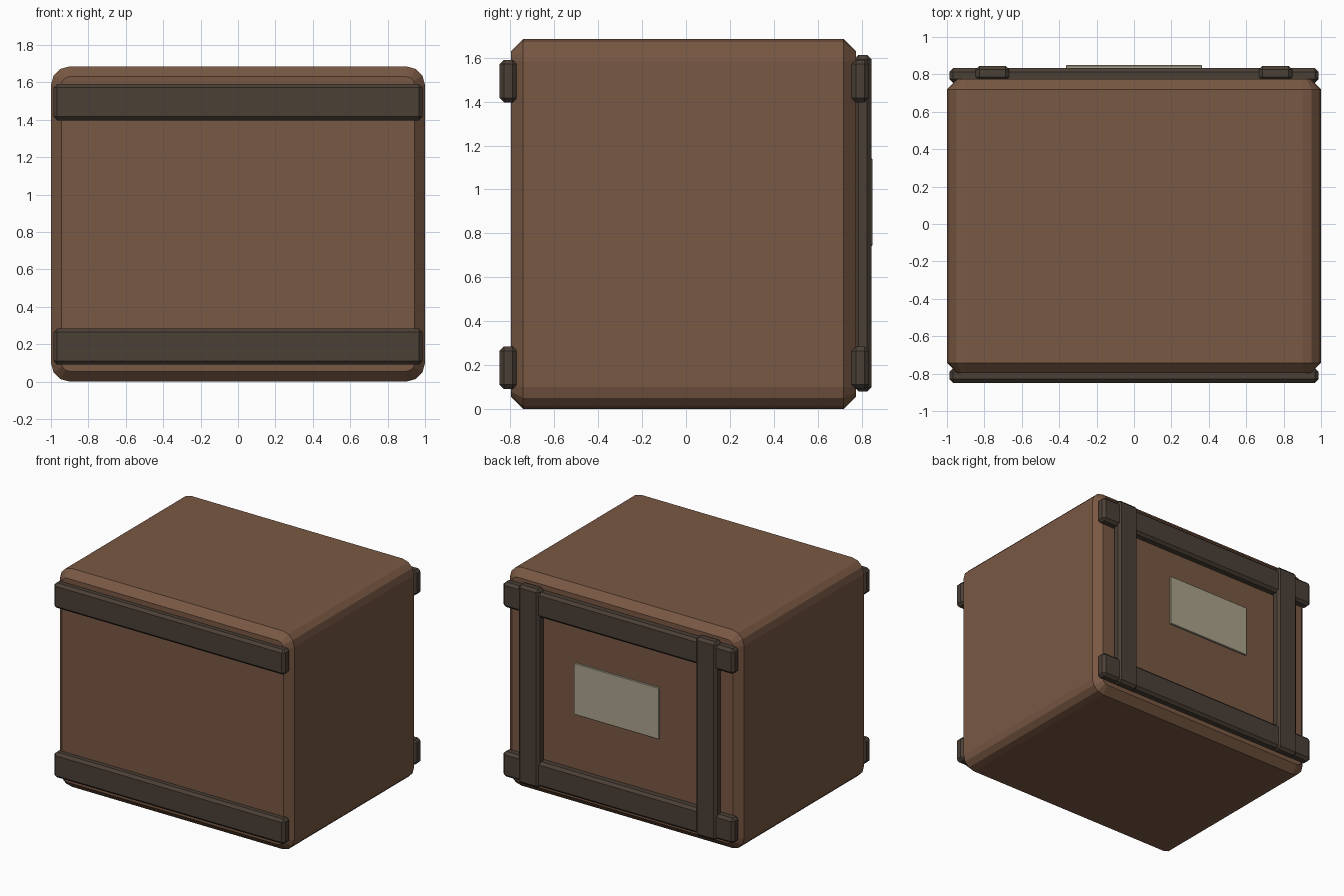
import bpy, bmesh
from math import sin, cos, radians

if "Cube" in bpy.data.objects:
    bpy.data.objects.remove(bpy.data.objects["Cube"])


def material(name, rgb):
    m = bpy.data.materials.new(name)
    m.diffuse_color = (*rgb, 1)
    m.use_nodes = True
    m.node_tree.nodes["Principled BSDF"].inputs["Base Color"].default_value = m.diffuse_color
    return m


BROWN = material("brown", (0.19, 0.098, 0.056))
DARK = material("dark", (0.07, 0.051, 0.037))
PAPER = material("paper", (0.41, 0.37, 0.27))


def add_object(name, bm, mat):
    bmesh.ops.recalc_face_normals(bm, faces=bm.faces)
    me = bpy.data.meshes.new(name)
    bm.to_mesh(me)
    bm.free()
    me.materials.append(mat)
    ob = bpy.data.objects.new(name, me)
    bpy.context.collection.objects.link(ob)
    return ob


def box(name, lo, hi, bevel, mat):
    bm = bmesh.new()
    bmesh.ops.create_cube(bm, size=1)
    for v in bm.verts:
        v.co = [(a + b) / 2 + c * (b - a) for a, b, c in zip(lo, hi, v.co)]
    bmesh.ops.bevel(bm, geom=bm.edges[:], offset=bevel, segments=1,
                    affect='EDGES', clamp_overlap=True)
    return add_object(name, bm, mat)


# Crate body: rounded-rectangle rings along y, chamfered front and back
HALF_W, HEIGHT, RADIUS, CHAMFER, STEPS = 1.0, 1.685, 0.1, 0.055, 3


def ring(bm, y, inset):
    r = RADIUS - inset
    cx, cz = HALF_W - RADIUS, HEIGHT / 2 - RADIUS
    verts = []
    for q, (sx, sz) in enumerate([(1, 1), (-1, 1), (-1, -1), (1, -1)]):
        for i in range(STEPS + 1):
            a = radians(90 * q + 90 * i / STEPS)
            verts.append(bm.verts.new((sx * cx + r * cos(a), y,
                                       HEIGHT / 2 + sz * cz + r * sin(a))))
    return verts


bm = bmesh.new()
front, back = -0.797, 0.774
rings = [ring(bm, front, CHAMFER), ring(bm, front + CHAMFER, 0),
         ring(bm, back - CHAMFER, 0), ring(bm, back, CHAMFER)]
for a, b in zip(rings, rings[1:]):
    n = len(a)
    for i in range(n):
        j = (i + 1) % n
        bm.faces.new((a[i], a[j], b[j], b[i]))
bm.faces.new(rings[0])
bm.faces.new(rings[-1])
add_object("crate_body", bm, BROWN)

# Horizontal slats, front and back
for side, y0, y1 in (("front", -0.85, -0.77), ("back", 0.754, 0.834)):
    for level, z0, z1 in (("lower", 0.09, 0.284), ("upper", 1.397, 1.591)):
        box(f"{side}_{level}_slat", (-0.987, y0, z0), (0.987, y1, z1), 0.02, DARK)

# Vertical battens on the back
for side, s in (("left", -1), ("right", 1)):
    x = s * 0.757
    box(f"back_{side}_batten", (x - 0.09, 0.766, 0.08), (x + 0.09, 0.846, 1.613), 0.02, DARK)

# Blank label on the back
box("back_label", (-0.364, 0.83, 0.742), (0.364, 0.85, 1.141), 0.004, PAPER)
